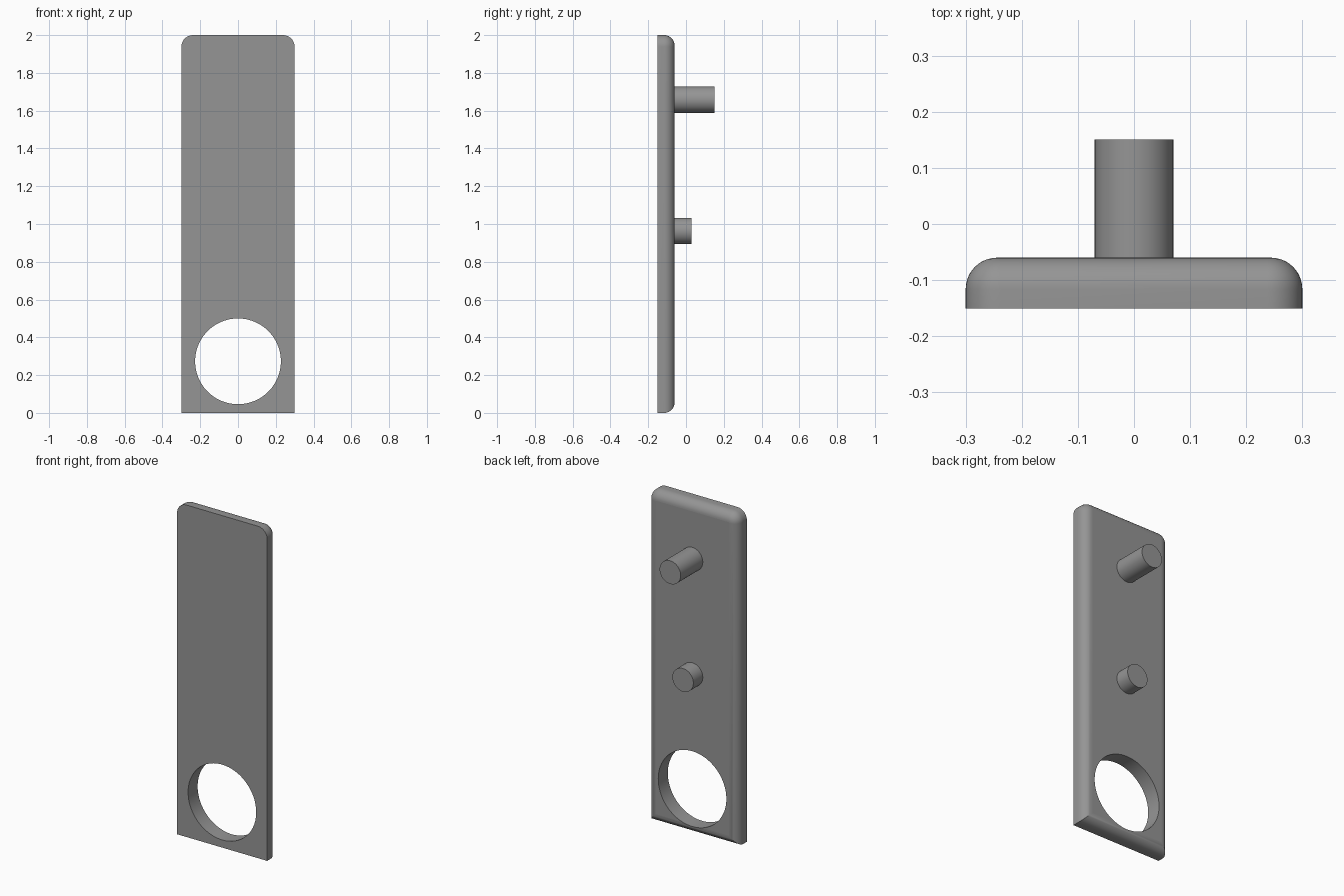
import bpy, bmesh, math
from mathutils import Matrix

if "Cube" in bpy.data.objects:
    bpy.data.objects.remove(bpy.data.objects["Cube"])

FRONT, BACK = -0.151, -0.06      # plate faces along y
HALF_W, HEIGHT = 0.3, 2.0
FILLET, CORNER = 0.056, 0.062    # back edge rounding, top corner rounding

grey = bpy.data.materials.new("mid grey")
grey.diffuse_color = (0.3, 0.3, 0.3, 1)
grey.use_nodes = True
grey.node_tree.nodes["Principled BSDF"].inputs["Base Color"].default_value = grey.diffuse_color


def finish(obj):
    """Smooth the curved walls, keep the flat front and back faces flat."""
    bpy.ops.object.select_all(action='DESELECT')
    obj.select_set(True)
    bpy.context.view_layer.objects.active = obj
    bpy.ops.object.shade_smooth_by_angle(angle=math.radians(30))
    for p in obj.data.polygons:
        if abs(p.normal.y) > 0.999:
            p.use_smooth = False


def make_object(name, bm):
    bmesh.ops.recalc_face_normals(bm, faces=bm.faces)
    mesh = bpy.data.meshes.new(name)
    bm.to_mesh(mesh)
    bm.free()
    mesh.materials.append(grey)
    obj = bpy.data.objects.new(name, mesh)
    bpy.context.collection.objects.link(obj)
    return obj


def cylinder(name, radius, y0, y1, z, sides):
    bm = bmesh.new()
    bmesh.ops.create_cone(
        bm, cap_ends=True, segments=sides, radius1=radius, radius2=radius, depth=y1 - y0,
        matrix=Matrix.Translation((0, (y0 + y1) / 2, z)) @ Matrix.Rotation(math.pi / 2, 4, 'X'))
    return make_object(name, bm)


def outline(inset, steps=10):
    """Plate outline: square bottom corners, rounded top corners."""
    r, w, top = CORNER - inset, HALF_W - inset, HEIGHT - inset
    pts = [(-w, inset), (w, inset)]
    for side, start in ((1, 0), (-1, math.pi / 2)):
        for i in range(steps + 1):
            a = start + math.pi / 2 * i / steps
            pts.append((side * (w - r) + r * math.cos(a), top - r + r * math.sin(a)))
    return pts


# Plate: outline swept back, shrinking along a quarter circle at the back edge
bm = bmesh.new()
levels = [(FRONT, 0)]
for i in range(11):
    a = math.pi / 2 * i / 10
    levels.append((BACK - FILLET + FILLET * math.sin(a), FILLET * (1 - math.cos(a))))
loops = [[bm.verts.new((x, y, z)) for x, z in outline(d)] for y, d in levels]
for lower, upper in zip(loops, loops[1:]):
    for i in range(len(lower)):
        j = (i + 1) % len(lower)
        bm.faces.new((lower[i], lower[j], upper[j], upper[i]))
bm.faces.new(loops[0])
bm.faces.new(loops[-1])
plate = make_object("back_plate", bm)

# Round opening near the bottom
cutter = cylinder("opening_cutter", 0.227, -0.4, 0.2, 0.273, 96)
cutter.hide_render = True
cut = plate.modifiers.new("opening", 'BOOLEAN')
cut.operation, cut.solver, cut.object = 'DIFFERENCE', 'EXACT', cutter
bpy.context.view_layer.objects.active = plate
bpy.ops.object.modifier_apply(modifier=cut.name)
bpy.data.objects.remove(cutter)
finish(plate)

# Pegs on the back
finish(cylinder("upper_peg", 0.07, BACK - 0.01, 0.151, 1.658, 48))
finish(cylinder("lower_peg", 0.07, BACK - 0.01, 0.03, 0.963, 48))
